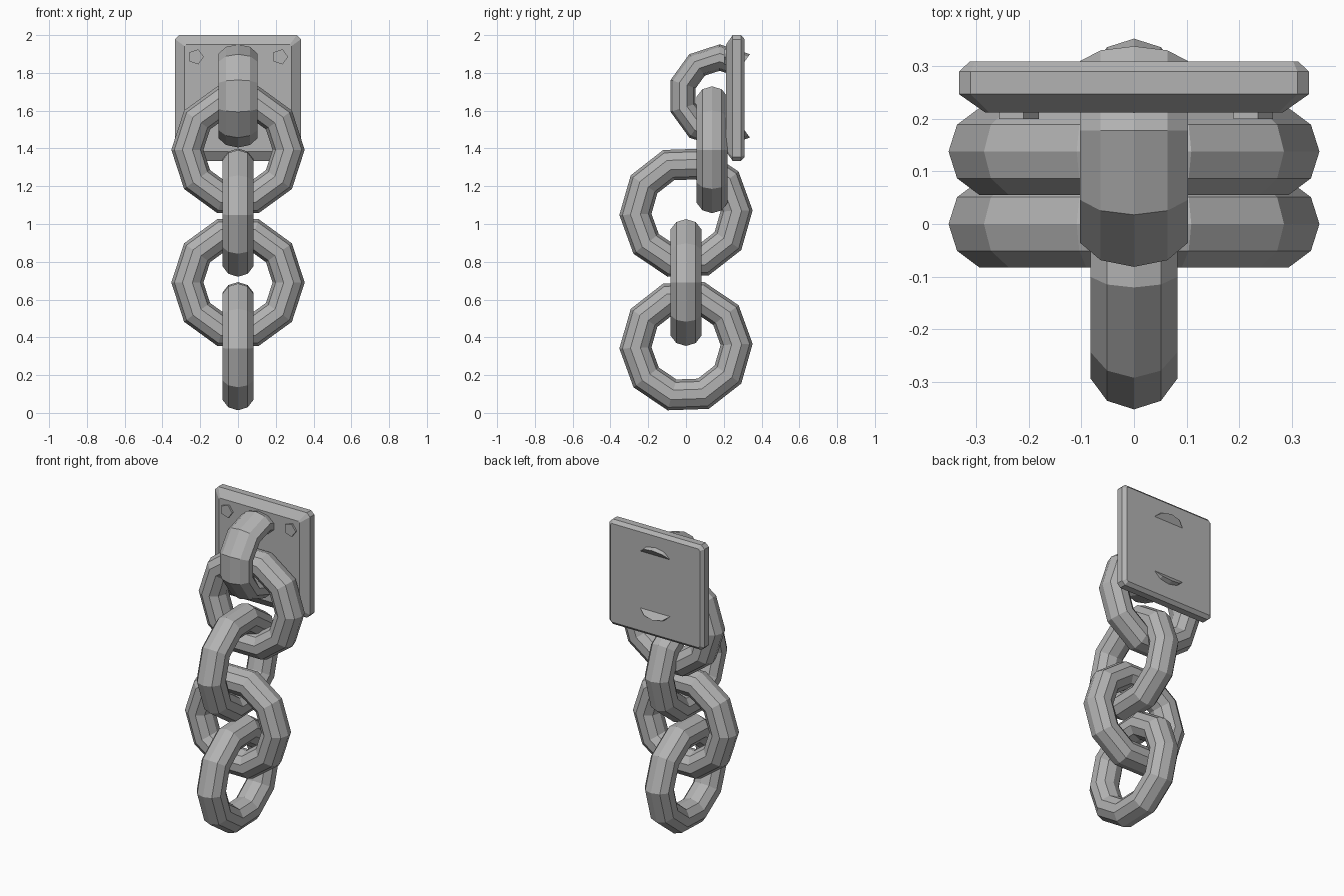
import bpy, bmesh
from math import sin, cos, pi, radians

cube = bpy.data.objects.get("Cube")
if cube:
    bpy.data.objects.remove(cube, do_unlink=True)

steel = bpy.data.materials.new("grey_steel")
steel.use_nodes = True
steel.diffuse_color = (0.45, 0.45, 0.45, 1)
steel.node_tree.nodes["Principled BSDF"].inputs["Base Color"].default_value = (0.45, 0.45, 0.45, 1)


def loft(name, rings, closed=False):
    """Skin a list of equal-length rings; cap the ends unless closed."""
    bm = bmesh.new()
    rows = [[bm.verts.new(p) for p in ring] for ring in rings]
    n = len(rows[0])
    pairs = list(zip(rows, rows[1:]))
    if closed:
        pairs.append((rows[-1], rows[0]))
    else:
        bm.faces.new(rows[0])
        bm.faces.new(rows[-1])
    for a, b in pairs:
        for i in range(n):
            j = (i + 1) % n
            bm.faces.new((a[i], a[j], b[j], b[i]))
    bmesh.ops.recalc_face_normals(bm, faces=bm.faces)
    mesh = bpy.data.meshes.new(name)
    bm.to_mesh(mesh)
    bm.free()
    mesh.materials.append(steel)
    obj = bpy.data.objects.new(name, mesh)
    bpy.context.collection.objects.link(obj)
    return obj


def link_rings(y, z, side, angles, major, thick, wide):
    """Ten-sided bar sections swept round a ring centred on (0, y, z)."""
    rings = []
    for deg in angles:
        t = radians(deg)
        ring = []
        for k in range(10):
            a = 2 * pi * k / 10
            r, w = major + thick * cos(a), wide * sin(a)
            u, v = r * cos(t), r * sin(t)
            ring.append((w, y + u, z + v) if side else (u, y + w, z + v))
        rings.append(ring)
    return rings


# Chain links, alternating between facing front and facing sideways
for name, y, z, side in (("upper_front_link", 0.138, 1.393, False),
                         ("upper_side_link", 0, 1.06, True),
                         ("lower_front_link", 0, 0.69, False),
                         ("bottom_side_link", 0, 0.353, True)):
    start = 2 if side else 0
    loft(name, link_rings(y, z, side, range(start, start + 360, 36),
                          0.268, 0.085, 0.087), closed=True)

# Open anchor loop whose ends go through the plate
loft("anchor_loop", link_rings(0.178, 1.678, True, range(54, 307, 36),
                               0.203, 0.07, 0.108))

# Wall plate with chamfered rims and clipped corners
plate = []
for y, inset, clip in ((0.212, 0.05, 0.008), (0.247, 0, 0.022),
                       (0.29, 0, 0.022), (0.309, 0.02, 0.01)):
    h = 0.333 - inset
    c = h - clip
    outline = ((h, c), (c, h), (-c, h), (-h, c), (-h, -c), (-c, -h), (c, -h), (h, -c))
    plate.append([(x, y, 1.667 + z) for x, z in outline])
loft("wall_plate", plate)

# Five-sided bolt heads
for row, z in (("upper", 1.885), ("lower", 1.449)):
    for hand, x in (("left", 0.223), ("right", -0.223)):
        loft(f"{row}_{hand}_bolt",
             [[(x + 0.042 * cos(2 * pi * k / 5), y, z + 0.042 * sin(2 * pi * k / 5))
               for k in range(5)] for y in (0.2, 0.23)])
